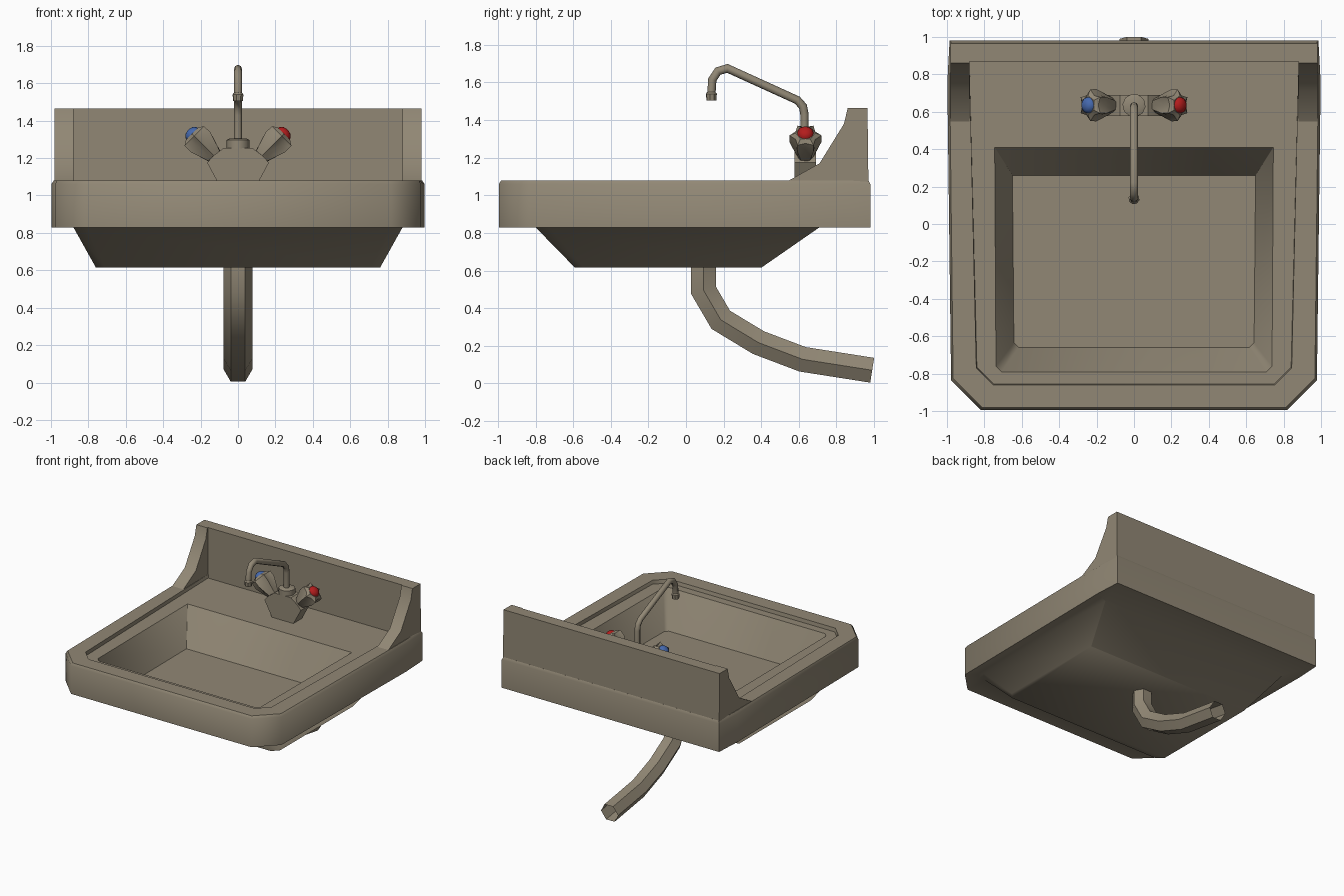
import bpy, bmesh, math
from mathutils import Vector, Matrix

if "Cube" in bpy.data.objects:
    bpy.data.objects.remove(bpy.data.objects["Cube"])


def material(name, rgb):
    m = bpy.data.materials.new(name)
    m.diffuse_color = (*rgb, 1)
    m.use_nodes = True
    m.node_tree.nodes["Principled BSDF"].inputs["Base Color"].default_value = m.diffuse_color
    return m


STONE = material("warm_grey", (0.285, 0.245, 0.178))
BLUE = material("blue", (0.06, 0.14, 0.42))
RED = material("red", (0.45, 0.012, 0.012))


def finish(bm, name, mat, angle=40):
    bmesh.ops.remove_doubles(bm, verts=bm.verts, dist=1e-4)
    bmesh.ops.recalc_face_normals(bm, faces=bm.faces)
    me = bpy.data.meshes.new(name)
    bm.to_mesh(me)
    bm.free()
    me.materials.append(mat)
    ob = bpy.data.objects.new(name, me)
    bpy.context.collection.objects.link(ob)
    bpy.ops.object.select_all(action='DESELECT')
    ob.select_set(True)
    bpy.context.view_layer.objects.active = ob
    bpy.ops.object.shade_smooth_by_angle(angle=math.radians(angle))
    return ob


def stack(bm, rings, cap_start=True, cap_end=True):
    """Bridge rings of equal point count into a skin."""
    vs = [[bm.verts.new(p) for p in r] for r in rings]
    n = len(vs[0])
    for a, b in zip(vs, vs[1:]):
        for i in range(n):
            bm.faces.new((a[i], a[(i + 1) % n], b[(i + 1) % n], b[i]))
    if cap_start:
        bm.faces.new(vs[0])
    if cap_end:
        bm.faces.new(vs[-1])


def outline(z, xb, yb, xf, yf, c, bx=0.002, by=0.002):
    """Basin loop: back half-width/y, front half-width/y, front chamfer, back corner cut."""
    half = [(xb - bx, yb), (xb, yb - by), (xf, yf + c), (xf - c, yf)]
    return [(x, y, z) for x, y in half] + [(-x, y, z) for x, y in reversed(half)]


def tube(name, path, r, sides, cap=True):
    """Mitred tube along a (y, z) path in the centre plane."""
    pts = [Vector((0, y, z)) for y, z in path]
    rings = []
    for i, p in enumerate(pts):
        d0 = (p - pts[i - 1]).normalized() if i else None
        d1 = (pts[i + 1] - p).normalized() if i < len(pts) - 1 else None
        t = ((d0 or d1) + (d1 or d0)).normalized()
        miter = 1 / t.dot(d0 or d1)
        side = Vector((0, -t.z, t.y)) * miter
        ring = []
        for k in range(sides):
            a = 2 * math.pi * k / sides
            ring.append(p + Vector((r * math.cos(a), 0, 0)) + side * r * math.sin(a))
        rings.append(ring)
    bm = bmesh.new()
    stack(bm, rings, cap, cap)
    return finish(bm, name, STONE, 50)


def turned(name, rings, sides, mat, matrix, angle=40):
    """Turned part from (height, lobe radius, valley radius)."""
    bm = bmesh.new()
    stack(bm, [[(rad[k % 2] * math.cos(math.pi / 6 + 2 * math.pi * k / sides),
                 rad[k % 2] * math.sin(math.pi / 6 + 2 * math.pi * k / sides), h)
                for k in range(sides)] for h, *rad in rings])
    bm.transform(matrix)
    return finish(bm, name, mat, angle)


# Basin: one closed skin from underside, over the rim, into the bowl
bm = bmesh.new()
stack(bm, [
    outline(0.615, 0.76, 0.40, 0.76, -0.59, 0.05),
    outline(0.83, 0.88, 0.71, 0.88, -0.80, 0.07),
    outline(0.83, 0.998, 0.98, 0.978, -0.995, 0.16, 0.012, 0.22),
    outline(1.06, 0.998, 0.98, 0.978, -0.995, 0.16, 0.012, 0.22),
    outline(1.08, 0.985, 0.97, 0.967, -0.982, 0.156, 0.01, 0.22),
    outline(1.08, 0.88, 0.87, 0.843, -0.86, 0.09),
    outline(1.05, 0.88, 0.87, 0.84, -0.855, 0.09),
    outline(1.05, 0.745, 0.41, 0.738, -0.79, 0.03),
    outline(0.765, 0.65, 0.26, 0.642, -0.66, 0.025),
])
finish(bm, "basin", STONE, 50)

# Backsplash: wall with a curved wing at each side
wing = [(0.54, 1.075), (0.71, 1.17), (0.84, 1.38), (0.86, 1.465), (0.965, 1.465), (0.97, 1.06)]
wall = [(0.87, 1.05), (0.868, 1.465), (0.965, 1.465), (0.97, 1.06)]
for name, prof, x0, x1 in (("backsplash_wall", wall, -0.88, 0.88),
                           ("backsplash_wing_right", wing, 0.88, 0.98),
                           ("backsplash_wing_left", wing, -0.98, -0.88)):
    bm = bmesh.new()
    stack(bm, [[(x, y, z) for y, z in prof] for x in (x0, x1)])
    finish(bm, name, STONE)

# Tap body: wedge-shouldered block
half = [(0.095, 1.045), (0.165, 1.175), (0.135, 1.21), (0.075, 1.255)]
prof = half + [(-x, z) for x, z in reversed(half)]
bm = bmesh.new()
stack(bm, [[(x, y, z) for x, z in prof] for y in (0.578, 0.69)])
finish(bm, "tap_body", STONE, 30)

# Collar, spout and nozzle
turned("tap_collar", [(1.25, 0.062, 0.062), (1.297, 0.062, 0.062), (1.305, 0.045, 0.045)],
       10, STONE, Matrix.Translation((0, 0.634, 0)))
tube("spout", [(0.63, 1.28), (0.63, 1.43), (0.622, 1.472), (0.592, 1.506), (0.22, 1.675),
               (0.17, 1.66), (0.14, 1.615), (0.135, 1.54)], 0.022, 8)
turned("spout_nozzle", [(1.505, 0.027, 0.027), (1.54, 0.03, 0.03), (1.55, 0.022, 0.022)],
       8, STONE, Matrix.Translation((0, 0.135, 0)))

# Lobed handles leaning outwards, with coloured domes
for s, side, mat in ((-1, "left", BLUE), (1, "right", RED)):
    mx = Matrix.Translation((s * 0.14, 0.635, 1.225)) @ Matrix.Rotation(s * math.pi / 4, 4, 'Y')
    turned("handle_" + side, [(-0.03, 0.04, 0.04), (0, 0.054, 0.048), (0.085, 0.086, 0.06),
                              (0.132, 0.085, 0.06), (0.15, 0.052, 0.045)], 12, STONE, mx)
    turned("handle_dome_" + side, [(0.14, 0.046, 0.046), (0.158, 0.042, 0.042),
                                   (0.172, 0.028, 0.028), (0.177, 0.01, 0.01)], 12, mat, mx, 60)

# Hexagonal drain pipe curving to the wall
tube("drain_pipe", [(0.092, 0.63), (0.092, 0.497), (0.185, 0.338), (0.385, 0.217),
                    (0.62, 0.128), (0.99, 0.07)], 0.077, 6, cap=False)
